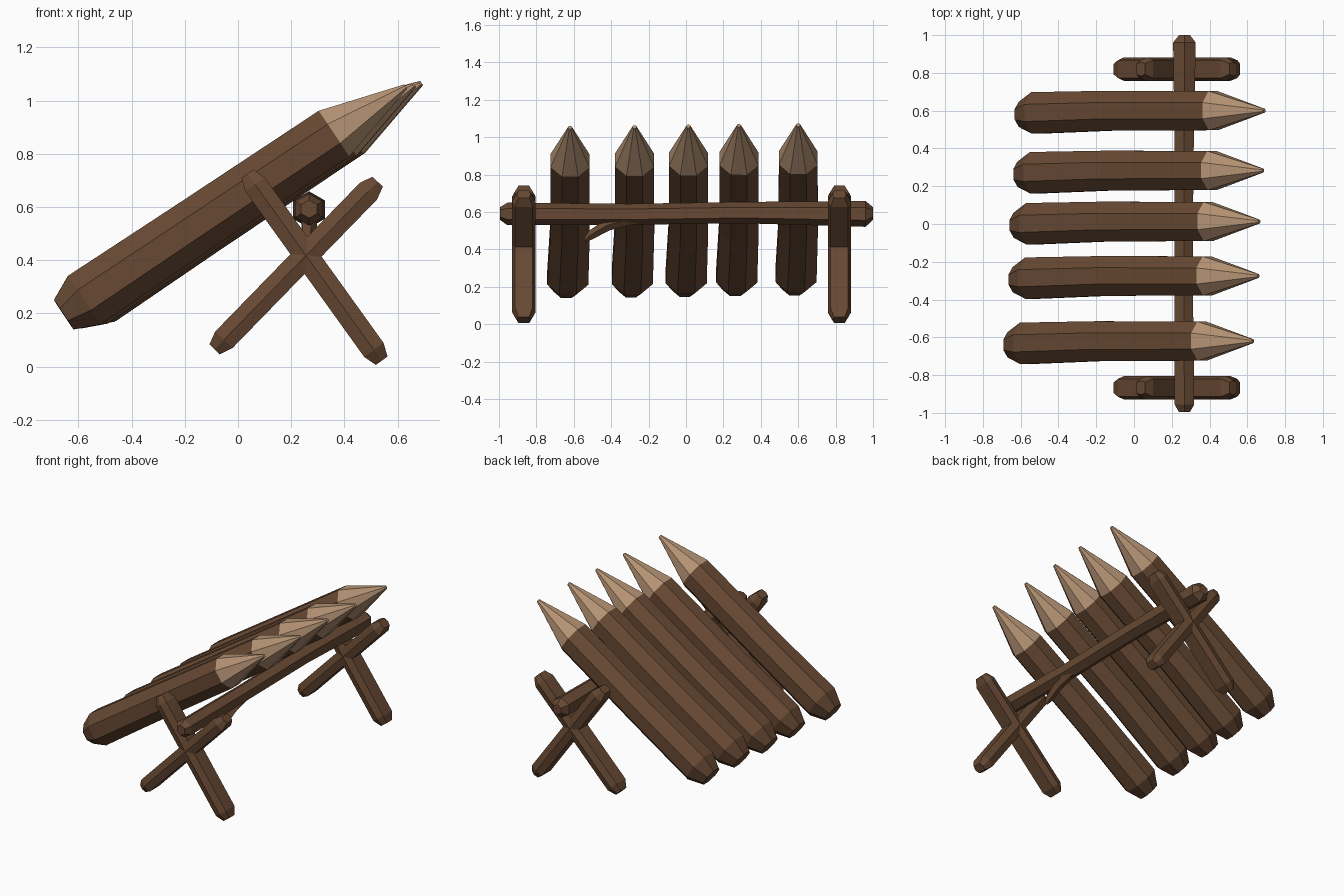
import bpy, bmesh, math
from mathutils import Vector

if "Cube" in bpy.data.objects:
    bpy.data.objects.remove(bpy.data.objects["Cube"])


def material(name, rgb):
    m = bpy.data.materials.new(name)
    m.diffuse_color = (*rgb, 1)
    m.use_nodes = True
    m.node_tree.nodes["Principled BSDF"].inputs["Base Color"].default_value = m.diffuse_color
    return m


BARK = material("brown bark", (0.135, 0.066, 0.033))
CUT = material("pale cut wood", (0.46, 0.29, 0.175))


def ngon(n, phase=0.0):
    """Unit polygon section."""
    return [(math.cos(phase + 2 * math.pi * i / n), math.sin(phase + 2 * math.pi * i / n))
            for i in range(n)]


def loft(name, rings, section, side, pale_from=None):
    """Skin a section along (centre, scale) rings; faces past pale_from are cut wood."""
    bm = bmesh.new()
    axis = (Vector(rings[-1][0]) - Vector(rings[0][0])).normalized()
    u = Vector(side)
    u = (u - axis * u.dot(axis)).normalized()
    v = axis.cross(u)
    loops = [[bm.verts.new(Vector(c) + (u * a + v * b) * s) for a, b in section]
             for c, s in rings]
    n = len(section)
    for k in range(len(loops) - 1):
        for i in range(n):
            j = (i + 1) % n
            f = bm.faces.new((loops[k][i], loops[k][j], loops[k + 1][j], loops[k + 1][i]))
            f.material_index = int(pale_from is not None and k >= pale_from)
    bm.faces.new(loops[0][::-1])
    bm.faces.new(loops[-1]).material_index = int(pale_from is not None)
    bmesh.ops.recalc_face_normals(bm, faces=bm.faces)
    me = bpy.data.meshes.new(name)
    bm.to_mesh(me)
    bm.free()
    me.materials.append(BARK)
    me.materials.append(CUT)
    ob = bpy.data.objects.new(name, me)
    bpy.context.collection.objects.link(ob)
    return ob


# Five sharpened stakes leaning over the crossbar
OCT = ngon(8, math.pi / 8)
for i, (y, dx, dz) in enumerate([(-0.62, 0, 0), (-0.275, 0.028, 0.005), (0.013, 0.033, 0.01),
                                 (0.283, 0.053, 0.015), (0.6, 0.06, 0.02)]):
    def p(x, oy, z):
        return (x + dx, y + oy, z + dz * 0.7)
    loft(f"stake_{i + 1}", [
        (p(-0.655, -0.02, 0.195), 0.072),
        (p(-0.578, -0.012, 0.25), 0.119),
        (p(-0.177, 0, 0.518), 0.114),
        (p(0.36, 0, 0.875), 0.112),
        (p(0.63, 0, 1.052), 0.011)], OCT, (0, 1, 0), pale_from=3)

# Crossbar with slightly uneven thickness and chamfered ends
HEX = ngon(6, math.pi / 6)
loft("crossbar", [
    ((0.267, -0.995, 0.592), 0.034),
    ((0.267, -0.955, 0.59), 0.06),
    ((0.263, -0.3, 0.588), 0.056),
    ((0.265, 0.3, 0.597), 0.057),
    ((0.267, 0.96, 0.59), 0.069),
    ((0.267, 1.0, 0.592), 0.034)], HEX, (1, 0, 0))

# Broken twig under the crossbar
loft("twig", [
    ((0.265, -0.25, 0.575), 0.034),
    ((0.265, -0.42, 0.53), 0.032),
    ((0.265, -0.51, 0.477), 0.026),
    ((0.265, -0.54, 0.45), 0.012)], ngon(5), (1, 0, 0))

# Crossed legs at both ends
LEG = [(0.062, 0), (0.047, 0.045), (-0.047, 0.045), (-0.062, 0), (-0.047, -0.045), (0.047, -0.045)]


def leg(name, a, b, y):
    a, b = Vector((a[0], y, a[1])), Vector((b[0], y, b[1]))
    d = (b - a).normalized() * 0.05
    loft(name, [(a, 0.6), (a + d, 1.0), (b - d, 1.0), (b, 0.6)], LEG, (0, 1, 0))


for tag, y in (("front", -0.867), ("back", 0.82)):
    leg(tag + "_leg_steep", (0.54, 0.022), (0.035, 0.725), y)
    leg(tag + "_leg_shallow", (-0.088, 0.065), (0.525, 0.695), y)
